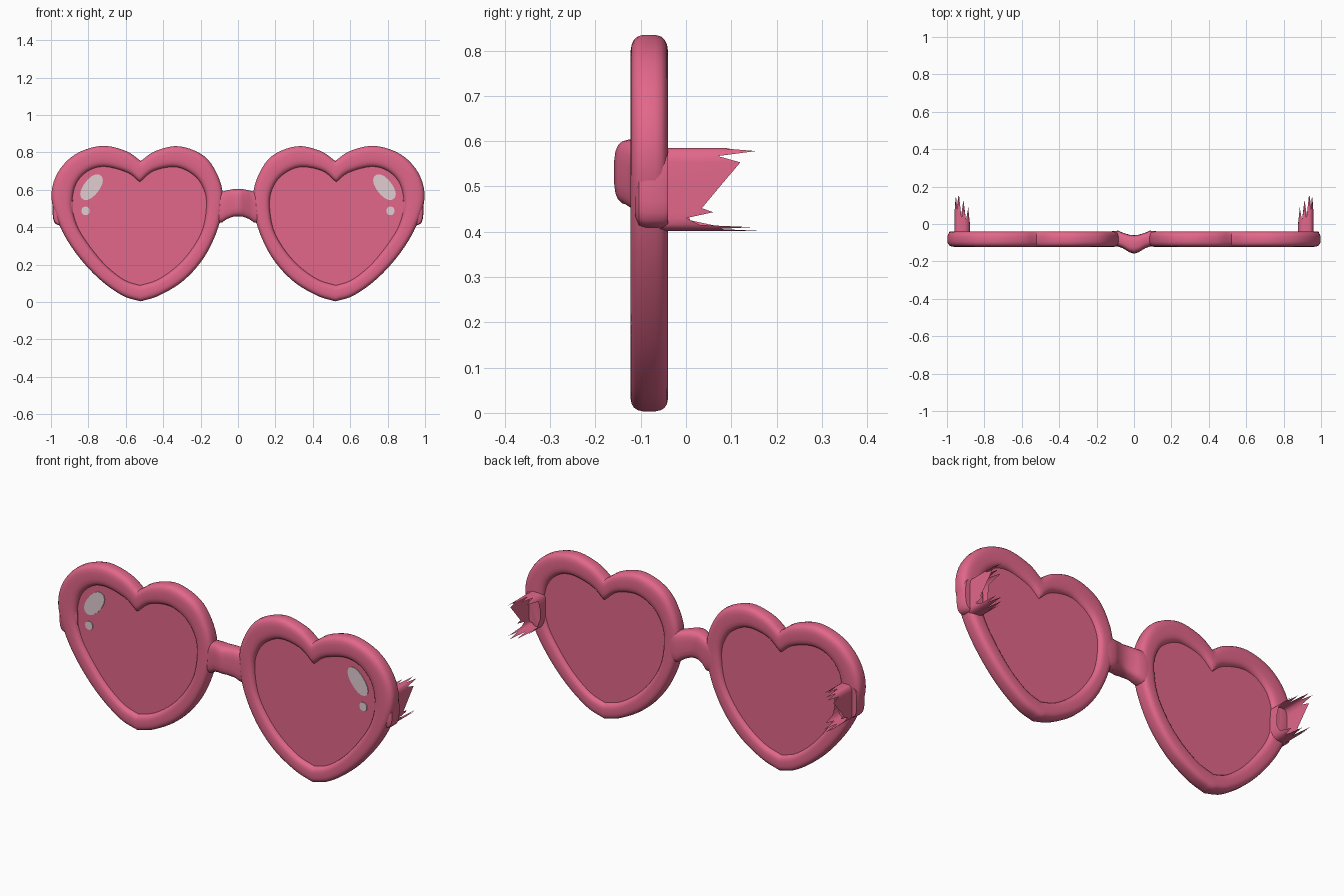
import bpy, bmesh, math
from mathutils import Vector

if "Cube" in bpy.data.objects:
    bpy.data.objects.remove(bpy.data.objects["Cube"])


def material(name, rgb):
    m = bpy.data.materials.new(name)
    m.diffuse_color = (*rgb, 1)
    m.use_nodes = True
    m.node_tree.nodes["Principled BSDF"].inputs["Base Color"].default_value = m.diffuse_color
    return m


PINK = material("rose pink", (0.76, 0.135, 0.255))
SHINE = material("pale shine", (0.75, 0.61, 0.65))


def make(name, verts, faces, mat, mirror=True, closed=True):
    bm = bmesh.new()
    vs = [bm.verts.new(v) for v in verts]
    for f in faces:
        bm.faces.new([vs[i] for i in f])
    if closed:
        bmesh.ops.recalc_face_normals(bm, faces=bm.faces)
    me = bpy.data.meshes.new(name)
    bm.to_mesh(me)
    bm.free()
    me.materials.append(mat)
    ob = bpy.data.objects.new(name, me)
    bpy.context.collection.objects.link(ob)
    bpy.ops.object.select_all(action='DESELECT')
    ob.select_set(True)
    bpy.context.view_layer.objects.active = ob
    bpy.ops.object.shade_smooth_by_angle(angle=math.radians(40))
    if mirror:
        ob.modifiers.new("mirror", 'MIRROR').use_mirror_merge = False
    return ob


def loft(rings, wrap=False, caps=False):
    """Join equal-length closed rings into one skin."""
    n, m = len(rings[0]), len(rings)
    faces = []
    for r in range(m if wrap else m - 1):
        a, b = r * n, ((r + 1) % m) * n
        faces += [(a + i, a + (i + 1) % n, b + (i + 1) % n, b + i) for i in range(n)]
    if caps:
        faces += [tuple(range(n))[::-1], tuple(range((m - 1) * n, m * n))]
    return [p for r in rings for p in r], faces


def spline(pts, steps=5):
    """Open Catmull-Rom curve without its last point."""
    p = [Vector(q) for q in pts]
    p = [2 * p[0] - p[1]] + p + [2 * p[-1] - p[-2]]
    out = []
    for i in range(1, len(p) - 2):
        a, b, c, d = p[i - 1:i + 3]
        for s in range(steps):
            t = s / steps
            out.append(0.5 * (2 * b + (c - a) * t + (2 * a - 5 * b + 4 * c - d) * t * t
                              + (3 * b - a - 3 * c + d) * t ** 3))
    return out


def squircle(n, e=3.5):
    """Rounded square of half-size 1."""
    out = []
    for i in range(n):
        a = 2 * math.pi * (i + 0.5) / n
        c, s = math.cos(a), math.sin(a)
        out.append((math.copysign(abs(c) ** (2 / e), c), math.copysign(abs(s) ** (2 / e), s)))
    return out


# Heart outlines in x, z: notch to tip, then tip back to notch
outer = spline([(.52, .755), (.60, .808), (.73, .835), (.87, .79), (.965, .69), (.998, .56),
                (.955, .41), (.87, .265), (.75, .13), (.62, .035), (.52, .003)]) + \
        spline([(.52, .003), (.42, .035), (.29, .115), (.18, .24), (.105, .40), (.08, .55),
                (.105, .67), (.18, .78), (.315, .833), (.44, .808), (.52, .755)])
inner = spline([(.525, .64), (.59, .69), (.71, .722), (.80, .70), (.865, .63), (.885, .52),
                (.86, .41), (.80, .31), (.71, .20), (.61, .12), (.525, .09)]) + \
        spline([(.525, .09), (.43, .12), (.33, .19), (.25, .28), (.19, .39), (.17, .52),
                (.185, .605), (.235, .675), (.33, .72), (.45, .70), (.525, .64)])

# Heart frames with a rounded section
rings = []
for u, v in squircle(20, 3.2):
    t = (1 - u) / 2
    rings.append([(*[o.x + (i.x - o.x) * t], -0.081 + 0.042 * v, o.y + (i.y - o.y) * t)
                  for o, i in zip(outer, inner)])
make("heart_frame", *loft(rings, wrap=True), PINK)

# Lenses, tucked slightly into the frames
edge = [i.lerp(o, 0.1) for i, o in zip(inner, outer)]
make("lens", *loft([[(p.x, y, p.y) for p in edge] for y in (-0.098, -0.062)], caps=True), PINK)


# Painted shine on the lenses
def shine(name, cx, cz, rx, rz, tilt):
    c, s = math.cos(tilt), math.sin(tilt)
    ring = []
    for u, v in squircle(16, 2.2):
        ring.append((cx + u * rx * c - v * rz * s, cz + u * rx * s + v * rz * c))
    make(name, *loft([[(x, y, z) for x, z in ring] for y in (-0.102, -0.097)], caps=True), SHINE)


shine("large_shine", .783, .614, .08, .042, math.radians(-52))
shine("small_shine", .815, .487, .022, .023, 0)

# Bridge: bowed forward in the middle (x, y centre, z centre, half depth, half height)
stations = [(.13, -.078, .505, .038, .088), (.085, -.078, .508, .043, .083),
            (.06, -.088, .52, .042, .077), (.025, -.104, .53, .047, .074)]
path = [(-x, *r) for x, *r in stations] + [(0, -.109, .531, .05, .073)] + stations[::-1]
make("bridge", *loft([[(x, y + u * hy, z + v * hz) for u, v in squircle(20)]
                      for x, y, z, hy, hz in path], caps=True), PINK, mirror=False)

# Hinge blocks on the outer rims
hinge = [(y, k) for y, k in ((-.112, .75), (-.104, .95), (-.09, 1), (-.05, 1), (-.04, .93))]
make("hinge", *loft([[(.935 + u * .056 * k, y, .497 + v * .088 * k) for u, v in squircle(20)]
                     for y, k in hinge], caps=True), PINK)

# Broken temple stubs: open hollow sleeve with a ragged end (x, z, end y)
torn = [(.958, .415, .03), (.960, .43, .00), (.960, .443, .06), (.960, .452, .035),
        (.960, .50, .075), (.960, .553, .12), (.958, .567, .07), (.952, .578, .155),
        (.945, .584, .08), (.935, .585, .15), (.922, .585, .03), (.910, .584, .10),
        (.898, .582, .02), (.886, .575, .09), (.878, .56, .00), (.876, .52, -.01),
        (.876, .46, -.01), (.878, .425, .01), (.886, .410, .08), (.898, .403, .02),
        (.912, .401, .13), (.925, .401, .04), (.938, .402, .158), (.950, .406, .07),
        (.955, .410, .145)]
make("broken_temple", *loft([[(x, -.06, z) for x, z, y in torn],
                             [(x, y, z) for x, z, y in torn]]), PINK)
